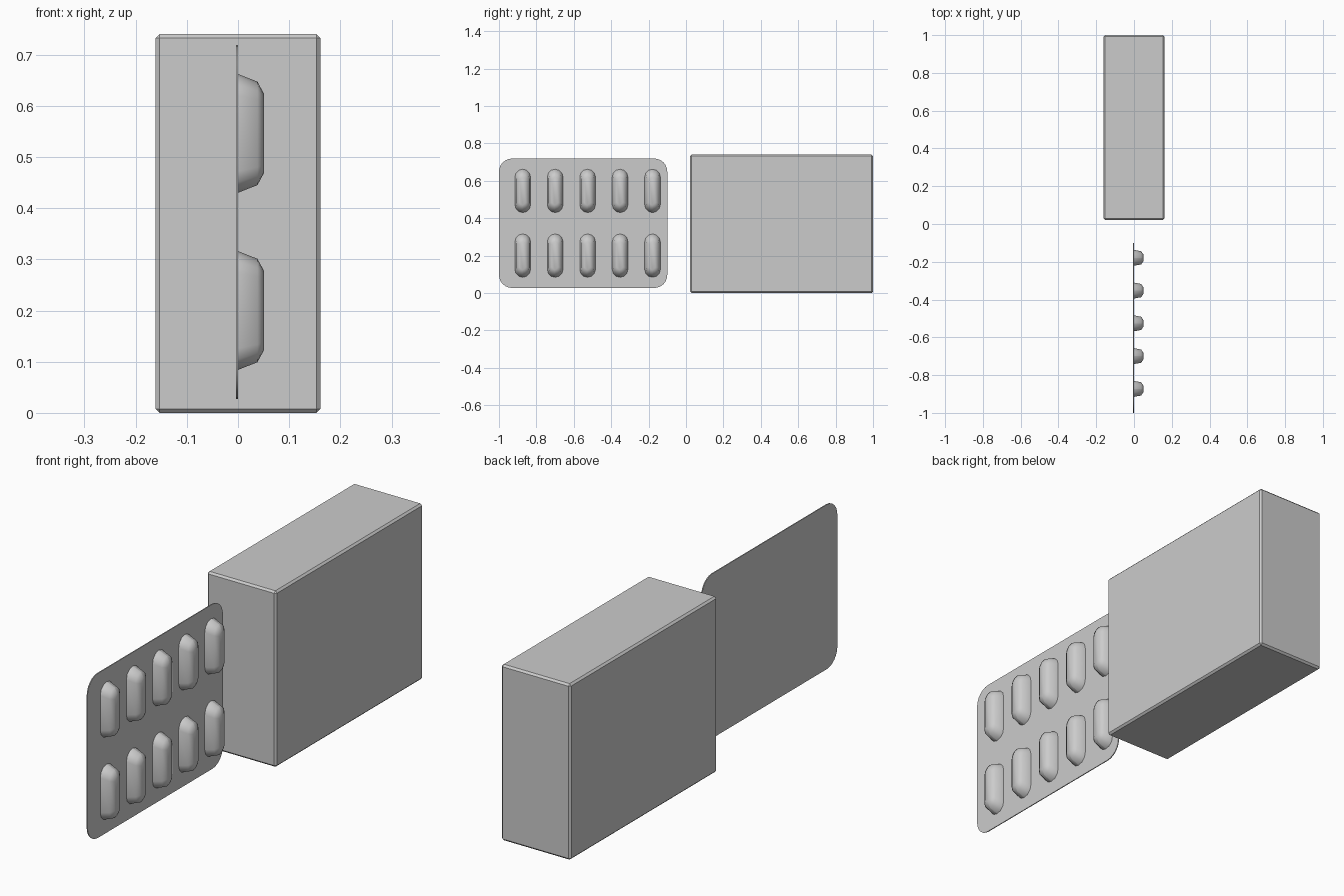
import bpy, bmesh
from math import pi, cos, sin

if "Cube" in bpy.data.objects:
    bpy.data.objects.remove(bpy.data.objects["Cube"])


def finish(name, bm, smooth=None):
    bmesh.ops.recalc_face_normals(bm, faces=bm.faces)
    me = bpy.data.meshes.new(name)
    bm.to_mesh(me)
    bm.free()
    ob = bpy.data.objects.new(name, me)
    bpy.context.collection.objects.link(ob)
    if smooth:
        bpy.ops.object.select_all(action='DESELECT')
        ob.select_set(True)
        bpy.context.view_layer.objects.active = ob
        bpy.ops.object.shade_smooth_by_angle(angle=smooth)
    return ob


def rounded_loop(hy, hz, r, seg):
    """Rounded rectangle in the y-z plane, seg steps per corner."""
    pts = []
    for k, (sy, sz) in enumerate(((1, 1), (-1, 1), (-1, -1), (1, -1))):
        for i in range(seg + 1):
            a = (k + i / seg) * pi / 2
            p = (sy * (hy - r) + r * cos(a), sz * (hz - r) + r * sin(a))
            if not pts or abs(p[0] - pts[-1][0]) + abs(p[1] - pts[-1][1]) > 1e-6:
                pts.append(p)
    return pts


def loft(bm, rings, cy, cz, cap_start=True):
    """Skin (x, loop) rings and cap the ends."""
    loops = [[bm.verts.new((x, cy + y, cz + z)) for y, z in pts] for x, pts in rings]
    n = len(loops[0])
    for a, b in zip(loops, loops[1:]):
        for i in range(n):
            bm.faces.new((a[i], a[(i + 1) % n], b[(i + 1) % n], b[i]))
    bm.faces.new(loops[-1])
    if cap_start:
        bm.faces.new(loops[0])


# Carton with narrow chamfered edges
bm = bmesh.new()
bmesh.ops.create_cube(bm, size=1)
for v in bm.verts:
    v.co = (v.co.x * 0.322, 0.511 + v.co.y * 0.978, 0.37 + v.co.z * 0.74)
bmesh.ops.bevel(bm, geom=bm.edges[:], offset=0.008, offset_type='OFFSET',
                segments=1, affect='EDGES')
finish("carton", bm)

# Thin backing sheet of the blister pack
bm = bmesh.new()
sheet = rounded_loop(0.45, 0.346, 0.07, 6)
loft(bm, [(-0.004, sheet), (0, sheet)], -0.55, 0.373)
finish("blister_sheet", bm, 0.6)

# Ten raised capsule pockets, open where they meet the sheet
profile = ((0, 0.042, 0.116), (0.038, 0.035, 0.101), (0.051, 0.016, 0.077))
rings = [(x, rounded_loop(hy, hz, hy - 1e-5, 3)) for x, hy, hz in profile]
for row, z in enumerate((0.2, 0.546)):
    for col in range(5):
        bm = bmesh.new()
        loft(bm, rings, -0.873 + 0.1735 * col, z, cap_start=False)
        finish(f"capsule_pocket_{row}_{col}", bm, 1.05)
